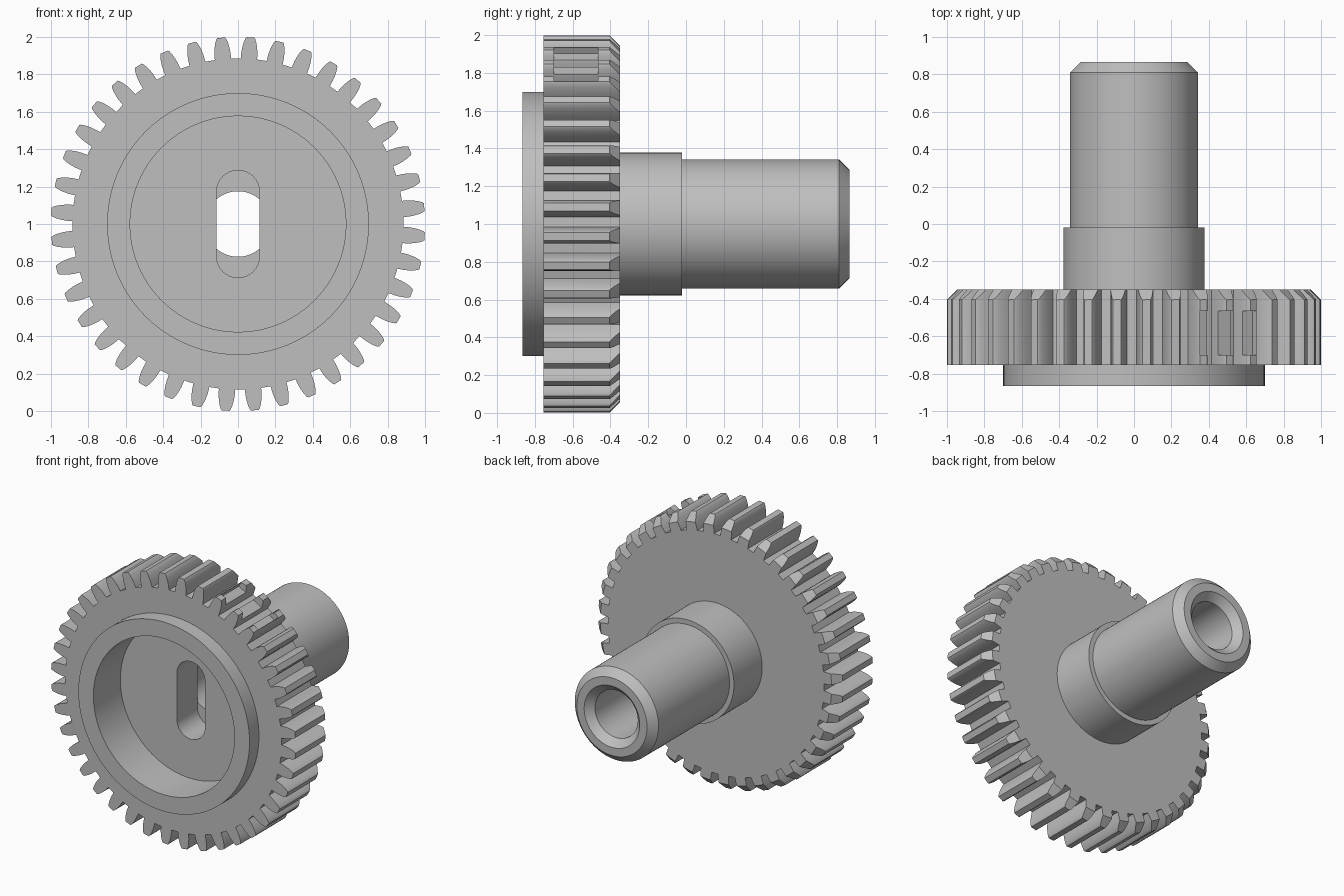
import bpy, bmesh, math
from mathutils import Matrix, Vector

if "Cube" in bpy.data.objects:
    bpy.data.objects.remove(bpy.data.objects["Cube"])

AXIS_Z = 1.0
TEETH = 40
FIRST_TOOTH = math.radians(5.2)

steel = bpy.data.materials.new("light grey steel")
steel.use_nodes = True
GREY = (0.52, 0.52, 0.52, 1)
steel.diffuse_color = GREY
steel.node_tree.nodes["Principled BSDF"].inputs["Base Color"].default_value = GREY


def finish(bm, name):
    bmesh.ops.recalc_face_normals(bm, faces=bm.faces)
    mesh = bpy.data.meshes.new(name)
    bm.to_mesh(mesh)
    bm.free()
    mesh.materials.append(steel)
    obj = bpy.data.objects.new(name, mesh)
    bpy.context.collection.objects.link(obj)
    return obj


def loft(name, rings):
    """Solid through rings of points, closed by a flat cap at each end."""
    bm = bmesh.new()
    loops = [[bm.verts.new(p) for p in ring] for ring in rings]
    for a, b in zip(loops, loops[1:]):
        for i in range(len(a)):
            j = (i + 1) % len(a)
            bm.faces.new((a[i], a[j], b[j], b[i]))
    bm.faces.new(loops[0])
    bm.faces.new(loops[-1])
    return finish(bm, name)


def polar(r, angle, y):
    return (r * math.cos(angle), y, AXIS_Z + r * math.sin(angle))


def turned(name, profile, sides=96):
    """Solid of revolution about the shaft axis from (radius, y) pairs."""
    return loft(name, [[polar(r, math.tau * i / sides, y) for i in range(sides)]
                       for r, y in profile])


def combine(target, tool, operation):
    mod = target.modifiers.new(operation.title(), 'BOOLEAN')
    mod.operation = operation
    mod.solver = 'EXACT'
    mod.object = tool
    tool.hide_render = True
    bpy.context.view_layer.objects.active = target
    bpy.ops.object.modifier_apply(modifier=mod.name)
    bpy.data.objects.remove(tool)


# Toothed wheel: flank given as (radius, half width)
flank = [(0.885, 0.044), (0.92, 0.043), (0.945, 0.040),
         (0.972, 0.034), (0.992, 0.027), (1.0, 0.021)]
outline = []
for k in range(TEETH):
    centre = FIRST_TOOTH + k * math.tau / TEETH
    outline += [(r, centre - w / r) for r, w in flank]
    outline += [(r, centre + w / r) for r, w in reversed(flank)]
gear = loft("gear_with_shaft", [[polar(r, a, y) for r, a in outline]
                                for y in (-0.755, -0.35)])

# Chamfer on the back ends of the teeth
combine(gear, turned("tooth_chamfer", [(1.2, -1), (1.2, -0.605), (0.845, -0.25)], 160),
        'INTERSECT')

# Front rim, collar and shaft in one turned piece
combine(gear, turned("hub_and_shaft", [
    (0.70, -0.865), (0.70, -0.70), (0.378, -0.60), (0.378, -0.02),
    (0.342, -0.02), (0.342, 0.81), (0.287, 0.865)]), 'UNION')

# Front recess, then the countersunk bore from the back
combine(gear, turned("front_recess", [(0.577, -1), (0.577, -0.55)]), 'DIFFERENCE')
combine(gear, turned("rear_bore", [
    (0.175, -0.31), (0.175, 0.813), (0.247, 0.885)]), 'DIFFERENCE')

# Round-ended drive slot joining recess and bore
half_w, reach, steps = 0.115, 0.172, 16
slot = []
for side in (1, -1):
    for i in range(steps + 1):
        a = math.pi * i / steps
        slot.append((side * half_w * math.cos(a),
                     AXIS_Z + side * (reach + half_w * math.sin(a))))
combine(gear, loft("drive_slot", [[(x, y, z) for x, z in slot]
                                  for y in (-0.65, -0.31)]), 'DIFFERENCE')

# Flat notch milled across three neighbouring teeth
angle = FIRST_TOOTH + 6 * math.tau / TEETH
bm = bmesh.new()
bmesh.ops.create_cube(bm, size=1)
bmesh.ops.scale(bm, vec=(0.2, 0.235, 0.35), verts=bm.verts)
bmesh.ops.translate(bm, vec=(0.945 + 0.1, -0.5825, 0), verts=bm.verts)
bmesh.ops.rotate(bm, cent=(0, 0, 0), matrix=Matrix.Rotation(-angle, 3, 'Y'), verts=bm.verts)
bmesh.ops.translate(bm, vec=Vector((0, 0, AXIS_Z)), verts=bm.verts)
combine(gear, finish(bm, "tooth_notch"), 'DIFFERENCE')

# Smooth round surfaces, crisp machined edges
for obj in bpy.context.selected_objects:
    obj.select_set(False)
gear.select_set(True)
bpy.context.view_layer.objects.active = gear
bpy.ops.object.shade_smooth_by_angle(angle=math.radians(25))
